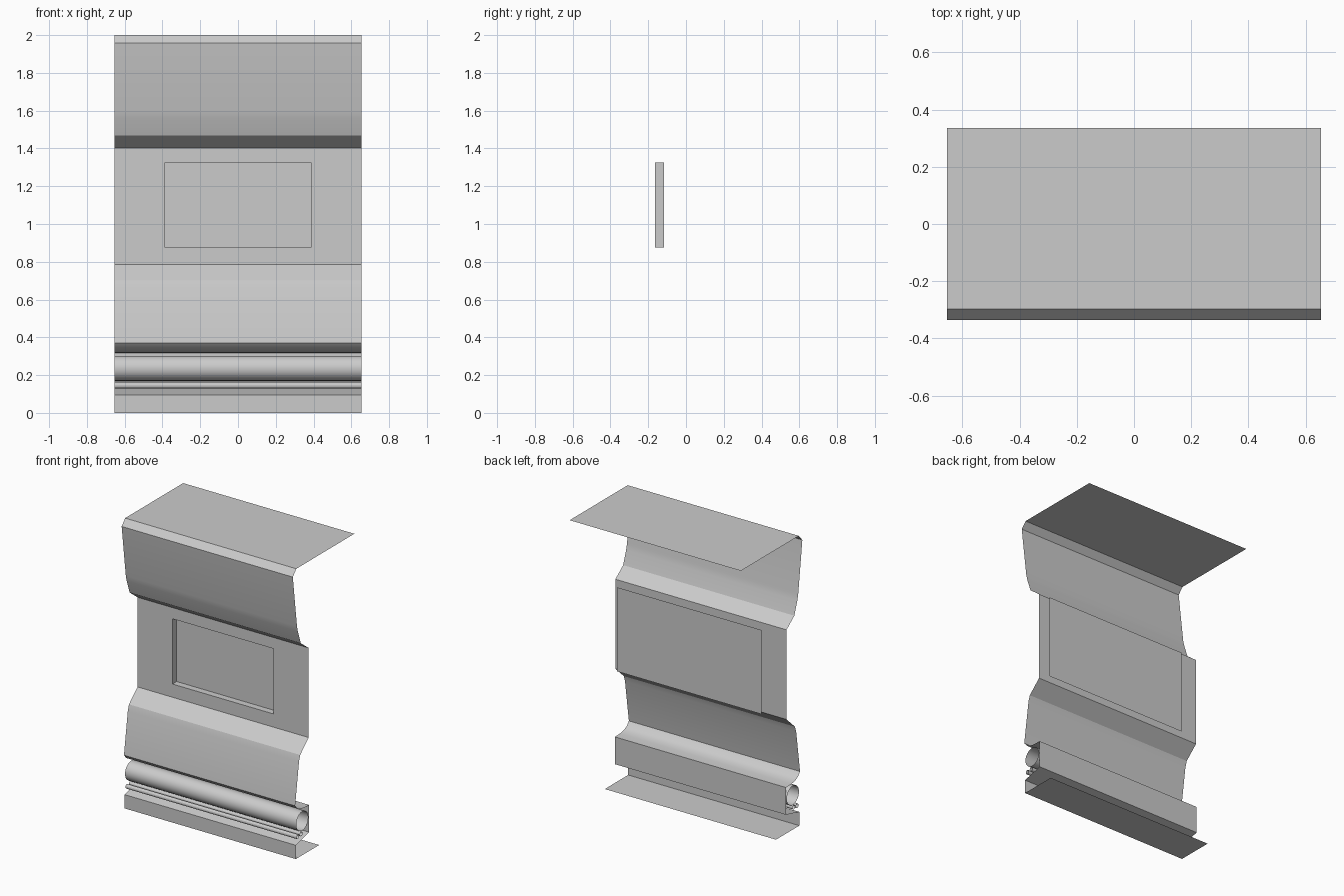
import bpy, math

if "Cube" in bpy.data.objects:
    bpy.data.objects.remove(bpy.data.objects["Cube"])

HALF = 0.653       # half width of the wall module
PANEL_Y = -0.163   # front of the middle panel
BACK_Y = -0.117    # floor of the recess


def make(name, verts, faces, smooth=False):
    mesh = bpy.data.meshes.new(name)
    mesh.from_pydata(verts, [], faces)
    mesh.update()
    ob = bpy.data.objects.new(name, mesh)
    bpy.context.collection.objects.link(ob)
    if smooth:
        bpy.ops.object.select_all(action='DESELECT')
        ob.select_set(True)
        bpy.context.view_layer.objects.active = ob
        bpy.ops.object.shade_smooth_by_angle(angle=math.radians(28))
    return ob


def strip(name, profile, closed=False):
    """Sweep a (y, z) profile along x; listed top to bottom it faces front."""
    n = len(profile)
    verts = [(x, y, z) for y, z in profile for x in (-HALF, HALF)]
    faces = []
    for i in range(n if closed else n - 1):
        j = (i + 1) % n
        faces.append((2 * i, 2 * j, 2 * j + 1, 2 * i + 1))
    return make(name, verts, faces, True)


def rect(x0, x1, z0, z1, y):
    return [(x0, y, z0), (x1, y, z0), (x1, y, z1), (x0, y, z1)]


def ring(name, outer, inner):
    """Four quads between two rectangles."""
    return make(name, outer + inner,
                [(i, (i + 1) % 4, 4 + (i + 1) % 4, 4 + i) for i in range(4)])


def pipe(name, y, z, r, sides):
    strip(name, [(y + r * math.cos(2 * math.pi * i / sides),
                  z + r * math.sin(2 * math.pi * i / sides))
                 for i in range(sides)], True)


# Ceiling sheet, chamfer and bulging upper wall
strip("upper_wall", [(0.335, 2), (-0.297, 2), (-0.335, 1.957), (-0.29, 1.60),
                     (-0.28, 1.56), (-0.248, 1.468), (PANEL_Y, 1.403)])

# Bulging lower wall, curved underside and pipe alcove, ledge, kickboard, floor
strip("lower_wall", [(PANEL_Y, 0.785), (-0.255, 0.70), (-0.268, 0.66),
                     (-0.31, 0.37), (-0.286, 0.342), (-0.255, 0.327),
                     (-0.215, 0.32), (-0.157, 0.318), (-0.157, 0.13),
                     (-0.302, 0.095), (-0.302, 0), (-0.048, 0)])

# Middle panel with a rectangular recess
hole = (-0.386, 0.386, 0.876, 1.326)
ring("middle_panel", rect(-HALF, HALF, 0.785, 1.403, PANEL_Y), rect(*hole, PANEL_Y))
ring("recess_walls", rect(*hole, PANEL_Y), rect(*hole, BACK_Y))

# Backing frame and backing sheet behind the panel
back = (-0.495, 0.607, 0.797, 1.377)
ring("backing_frame", rect(*back, PANEL_Y + 0.003), rect(*hole, PANEL_Y + 0.003))
make("backing_sheet", rect(*back, BACK_Y), [(0, 1, 2, 3)])

# Large open pipe and two small ones beneath it
pipe("large_pipe", -0.232, 0.236, 0.066, 24)
pipe("small_pipe_front", -0.28, 0.145, 0.015, 12)
pipe("small_pipe_rear", -0.242, 0.15, 0.015, 12)
